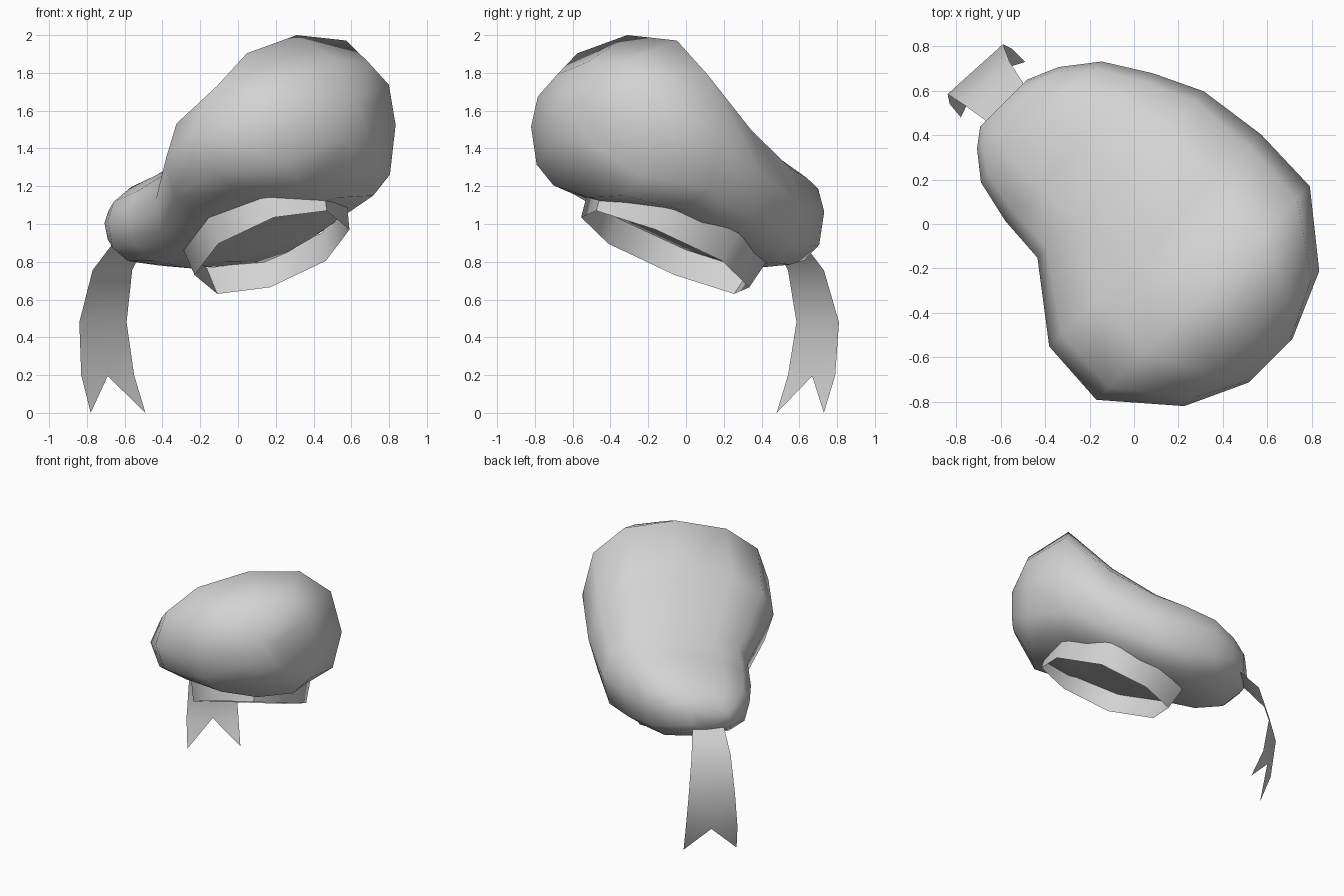
import bpy, bmesh, math
from mathutils import Vector

if "Cube" in bpy.data.objects:
    bpy.data.objects.remove(bpy.data.objects["Cube"])

grey = bpy.data.materials.new("light_grey")
grey.diffuse_color = (0.65, 0.65, 0.65, 1)
grey.use_nodes = True
grey.node_tree.nodes["Principled BSDF"].inputs["Base Color"].default_value = grey.diffuse_color
R2 = math.sqrt(0.5)


def make(name, verts, faces, angle=60):
    me = bpy.data.meshes.new(name)
    me.from_pydata([tuple(v) for v in verts], [], faces)
    me.materials.append(grey)
    ob = bpy.data.objects.new(name, me)
    bpy.context.collection.objects.link(ob)
    bm = bmesh.new()
    bm.from_mesh(me)
    bmesh.ops.recalc_face_normals(bm, faces=bm.faces)
    bm.to_mesh(me)
    bm.free()
    bpy.ops.object.select_all(action='DESELECT')
    ob.select_set(True)
    bpy.context.view_layer.objects.active = ob
    bpy.ops.object.shade_smooth_by_angle(angle=math.radians(angle))
    return ob


def spow(c, n):
    return math.copysign(abs(c) ** (2 / n), c)


# Puffy crown: rounded sections lofted along the back-left to front-right diagonal
# (distance, side shift, half width, bottom, middle, top, roll above, roll below)
sections = [
    (-0.80, -0.03, 0.15, 0.92, 1.00, 1.07, 0.02, 0.00),
    (-0.74, 0.00, 0.26, 0.86, 1.02, 1.15, 0.03, 0.00),
    (-0.62, 0.03, 0.385, 0.78, 1.04, 1.245, 0.05, 0.00),
    (-0.42, 0.07, 0.47, 0.765, 1.07, 1.32, 0.06, -0.02),
    (-0.20, 0.115, 0.53, 0.80, 1.12, 1.41, 0.04, -0.06),
    (0.12, 0.015, 0.675, 0.94, 1.30, 1.69, 0.0, -0.09),
    (0.44, 0.00, 0.68, 1.08, 1.47, 2.00, 0.07, -0.08),
    (0.74, 0.01, 0.43, 1.14, 1.52, 1.86, 0.06, -0.05),
    (0.87, 0.00, 0.14, 1.39, 1.54, 1.67, 0.03, -0.02),
]
N = 12
verts, faces = [], []
for u, shift, w, bottom, mid, top, r_top, r_low in sections:
    for i in range(N):
        a = 2 * math.pi * i / N
        n = 2.3 if i <= N // 2 else 2.8
        c, s = spow(math.cos(a), n), spow(math.sin(a), n)
        v = shift + w * c
        t = (1 + s) / 2
        z = mid + s * (top - mid if s > 0 else mid - bottom) + c * (r_low + (r_top - r_low) * t)
        verts.append(((u + v) * R2, (v - u) * R2, z))
for r in range(len(sections) - 1):
    for i in range(N):
        j = (i + 1) % N
        faces.append((r * N + i, r * N + j, (r + 1) * N + j, (r + 1) * N + i))
faces.append(tuple(range(N)))
faces.append(tuple(range(len(verts) - N, len(verts))))
make("crown", verts, faces, 80)

# Tilted eight-sided head band, open below and slightly flared upwards
axis = Vector((-0.23, 0.40, 0.89)).normalized()
centre = Vector((0.18, -0.11, 0.85))
half = [Vector(p) for p in ((-0.41, 0.05, -0.12), (-0.29, 0.365, -0.22),
                            (-0.01, 0.445, -0.185), (0.285, 0.30, -0.045))]
rim = half + [-p for p in half]
verts = [centre + p for p in rim] + [centre + axis * 0.17 + p * 1.06 for p in rim]
faces = [(i, (i + 1) % 8, 8 + (i + 1) % 8, 8 + i) for i in range(8)]
make("head_band", verts, faces, 50)

# Hanging ribbon with a notched end
left = [(-0.55, 0.38, 0.97), (-0.66, 0.46, 0.90), (-0.77, 0.54, 0.755),
        (-0.84, 0.585, 0.48), (-0.83, 0.54, 0.20), (-0.78, 0.48, 0.0)]
right = [(-0.40, 0.54, 0.97), (-0.49, 0.62, 0.90), (-0.56, 0.73, 0.755),
         (-0.59, 0.81, 0.48), (-0.55, 0.79, 0.20), (-0.49, 0.73, 0.0)]
verts = left + right + [(-0.69, 0.668, 0.195)]
faces = [(i, i + 1, i + 7, i + 6) for i in range(3)]
faces += [(3, 4, 12), (3, 12, 9), (12, 10, 9), (4, 5, 12), (12, 11, 10)]
make("ribbon", verts, faces, 60)
